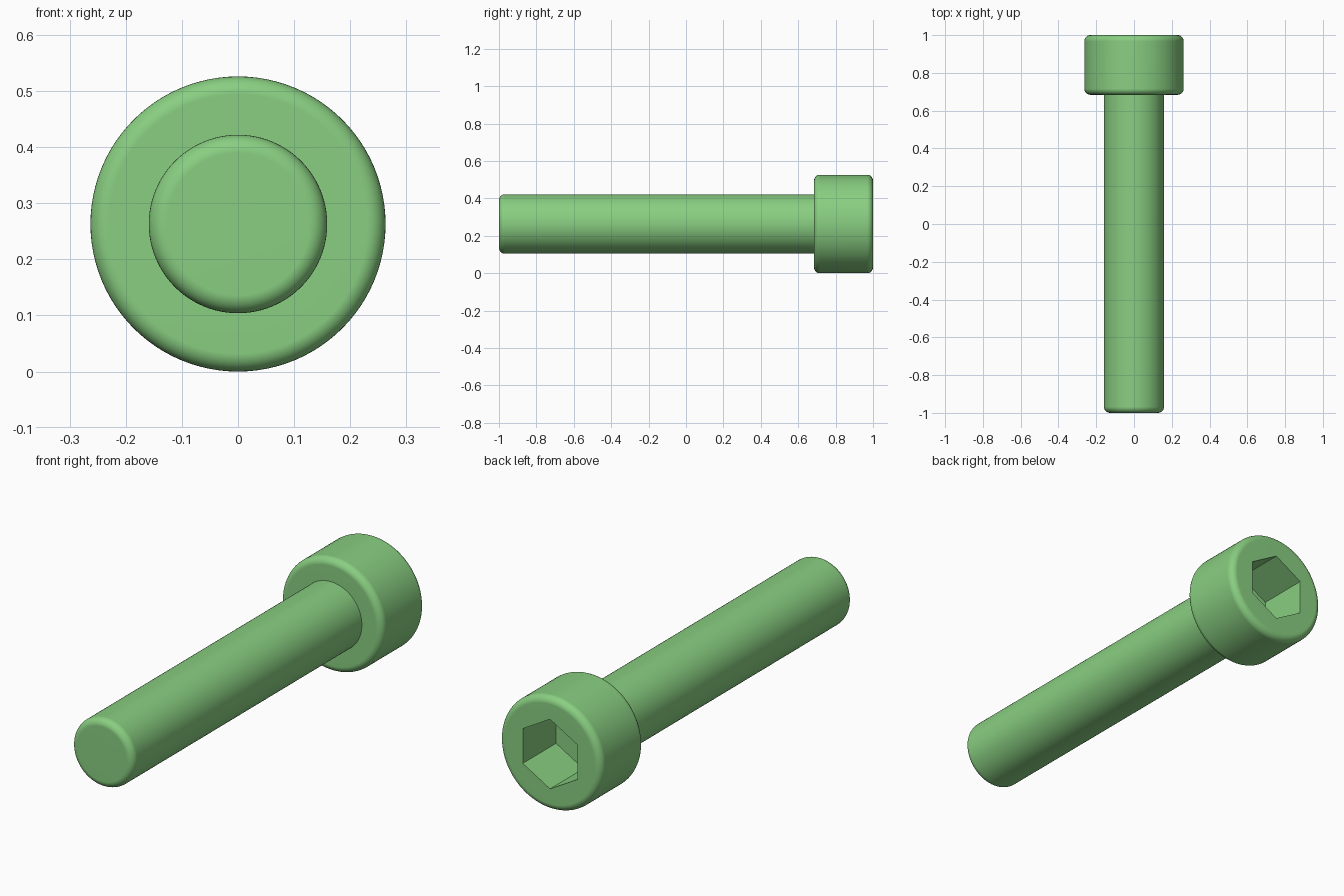
import bpy, bmesh
from math import pi, sin, cos
from mathutils import Matrix, Vector

if "Cube" in bpy.data.objects:
    bpy.data.objects.remove(bpy.data.objects["Cube"])

HEAD_R, SHANK_R, FILLET = 0.263, 0.159, 0.032
HEAD_Y, SOCKET_R, SOCKET_DEPTH = 0.684, 0.162, 0.245
SEGMENTS, FILLET_STEPS = 96, 8


def corner(radius, y, start):
    """Quarter-round corner (r, y) points; start angle -90 or 0 degrees."""
    cy = y + FILLET if start < 0 else y - FILLET
    angles = [start + pi / 2 * i / FILLET_STEPS for i in range(FILLET_STEPS + 1)]
    return [(radius - FILLET + FILLET * cos(a), cy + FILLET * sin(a)) for a in angles]


def finish(name, bm):
    bmesh.ops.recalc_face_normals(bm, faces=bm.faces)
    mesh = bpy.data.meshes.new(name)
    bm.to_mesh(mesh)
    bm.free()
    obj = bpy.data.objects.new(name, mesh)
    bpy.context.collection.objects.link(obj)
    return obj


# Screw body: shank and head turned from one profile about the y axis
profile = ([(0, -1)] + corner(SHANK_R, -1, -pi / 2) + [(SHANK_R, HEAD_Y)]
           + corner(HEAD_R, HEAD_Y, -pi / 2) + corner(HEAD_R, 1, 0) + [(0, 1)])
bm = bmesh.new()
verts = [bm.verts.new((r, y, HEAD_R)) for r, y in profile]
edges = [bm.edges.new(pair) for pair in zip(verts, verts[1:])]
bmesh.ops.spin(bm, geom=verts + edges, cent=(0, 0, HEAD_R), axis=(0, 1, 0),
               angle=2 * pi, steps=SEGMENTS)
bmesh.ops.remove_doubles(bm, verts=bm.verts, dist=1e-5)
screw = finish("cap_screw", bm)

# Hexagonal socket cutter, corners pointing up and down
bm = bmesh.new()
bottom = 1 - SOCKET_DEPTH
hexagon = bm.faces.new([bm.verts.new((SOCKET_R * sin(i * pi / 3), bottom,
                                      HEAD_R + SOCKET_R * cos(i * pi / 3)))
                        for i in range(6)])
result = bmesh.ops.extrude_face_region(bm, geom=[hexagon])
bmesh.ops.translate(bm, vec=(0, SOCKET_DEPTH + 0.1, 0),
                    verts=[v for v in result["geom"] if isinstance(v, bmesh.types.BMVert)])
cutter = finish("socket_cutter", bm)
cutter.hide_render = True

# Cut the socket, then drop the cutter
cut = screw.modifiers.new("socket", "BOOLEAN")
cut.operation = "DIFFERENCE"
cut.solver = "EXACT"
cut.object = cutter
bpy.context.view_layer.objects.active = screw
bpy.ops.object.select_all(action="DESELECT")
screw.select_set(True)
bpy.ops.object.modifier_apply(modifier=cut.name)
bpy.data.objects.remove(cutter)

# Smooth rounded surfaces, crisp socket and shoulder
bpy.ops.object.shade_smooth_by_angle(angle=pi / 6)
screw.modifiers.new("flat_ends", "WEIGHTED_NORMAL").keep_sharp = True

green = bpy.data.materials.new("green")
green.diffuse_color = (0.25, 0.62, 0.22, 1)
green.use_nodes = True
green.node_tree.nodes["Principled BSDF"].inputs["Base Color"].default_value = green.diffuse_color
screw.data.materials.clear()
screw.data.materials.append(green)
